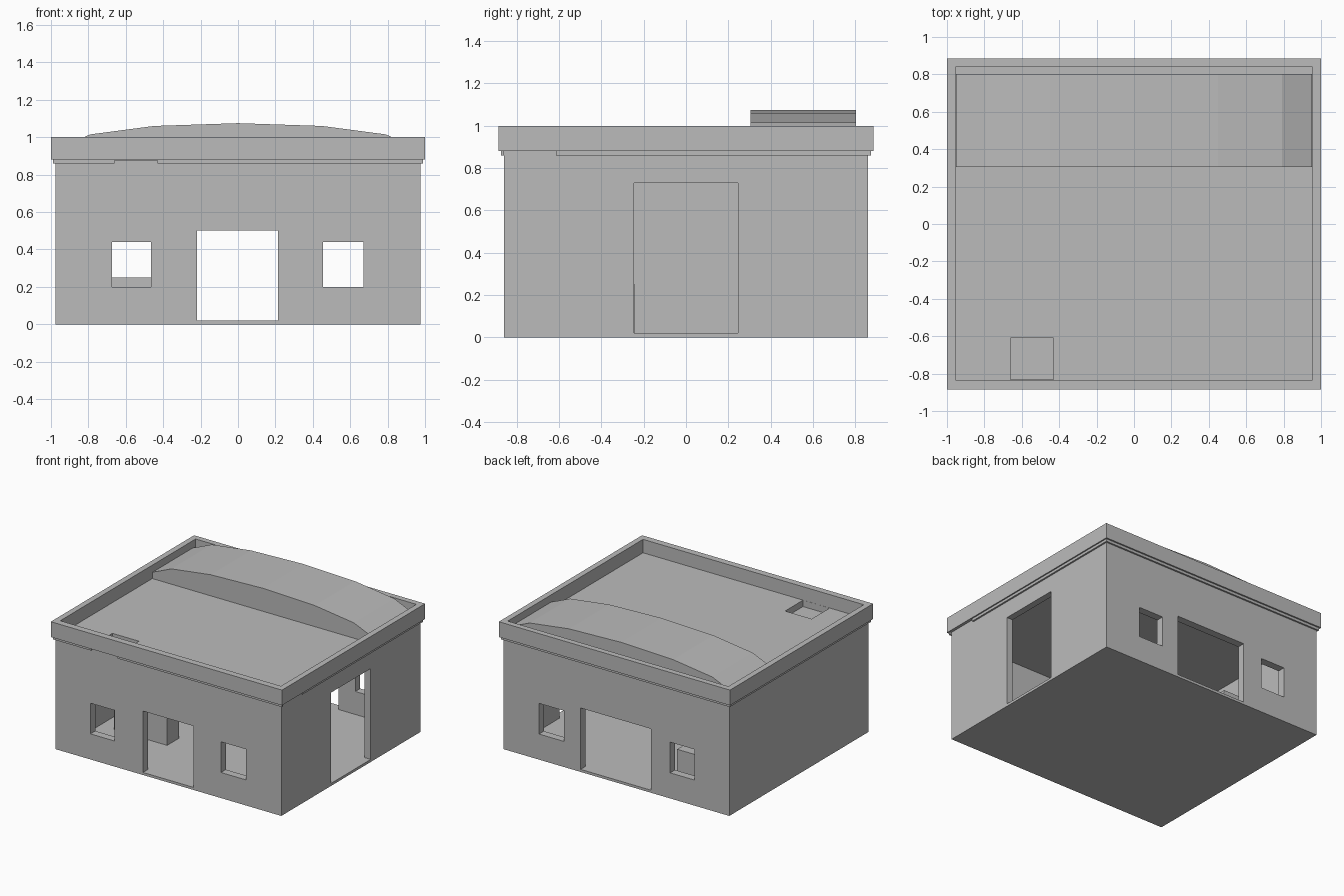
import bpy, bmesh

if "Cube" in bpy.data.objects:
    bpy.data.objects.remove(bpy.data.objects["Cube"])

grey = bpy.data.materials.new("plain_grey")
grey.diffuse_color = (0.5, 0.5, 0.5, 1)
grey.use_nodes = True
grey.node_tree.nodes["Principled BSDF"].inputs["Base Color"].default_value = grey.diffuse_color


def make(name, verts, faces):
    mesh = bpy.data.meshes.new(name)
    mesh.from_pydata(verts, [], faces)
    bm = bmesh.new()
    bm.from_mesh(mesh)
    bmesh.ops.recalc_face_normals(bm, faces=bm.faces)
    bm.to_mesh(mesh)
    bm.free()
    mesh.materials.append(grey)
    ob = bpy.data.objects.new(name, mesh)
    bpy.context.collection.objects.link(ob)
    return ob


def prism(name, profile, y0, y1):
    """Extrude an x-z profile along y."""
    n = len(profile)
    verts = [(x, y, z) for y in (y0, y1) for x, z in profile]
    faces = [tuple(range(n)), tuple(range(n, 2 * n))]
    faces += [(i, (i + 1) % n, n + (i + 1) % n, n + i) for i in range(n)]
    return make(name, verts, faces)


def box(name, x0, x1, y0, y1, z0, z1):
    return prism(name, [(x0, z0), (x1, z0), (x1, z1), (x0, z1)], y0, y1)


def combine(target, tool, operation):
    """Apply a boolean and delete the helper."""
    tool.hide_render = True
    mod = target.modifiers.new("cut", 'BOOLEAN')
    mod.operation, mod.solver, mod.object = operation, 'EXACT', tool
    bpy.context.view_layer.objects.active = target
    bpy.ops.object.modifier_apply(modifier=mod.name)
    bpy.data.objects.remove(tool)


def cut(target, *dims):
    combine(target, box("cutter", *dims), 'DIFFERENCE')


# Moulding under the cornice, with gaps at the front and the right corner
lip = box("moulding", -0.99, 0.99, -0.873, 0.873, 0.86, 0.9)
cut(lip, -0.66, -0.43, -1, -0.85, 0.8, 0.876)
cut(lip, 0.96, 1.1, -0.86, -0.615, 0.8, 0.95)

# Wall block, moulding and cornice as one shell
house = box("house_shell", -0.977, 0.977, -0.86, 0.86, 0, 0.93)
combine(house, lip, 'UNION')
combine(house, box("cornice", -1, 1, -0.885, 0.885, 0.88, 1), 'UNION')

# Room, roof recess and roof hatch pit
cut(house, -0.925, 0.925, -0.8, 0.8, 0.02, 0.8)
cut(house, -0.955, 0.955, -0.833, 0.84, 0.895, 1.2)
cut(house, -0.66, -0.43, -0.832, -0.61, 0.845, 0.95)

# Front and back windows
for x0, x1 in ((-0.675, -0.465), (0.455, 0.67)):
    for y0, y1 in ((-0.95, -0.7), (0.7, 0.95)):
        cut(house, x0, x1, y0, y1, 0.2, 0.44)

# Front, back and right-hand doorways
cut(house, -0.22, 0.215, -0.95, -0.7, 0.02, 0.5)
cut(house, -0.3, 0.31, 0.7, 0.95, 0.02, 0.5)
cut(house, 0.85, 1.1, -0.245, 0.245, 0.02, 0.73)

# Curved roof panel
half = [(0.953, 0.945), (0.79, 1.015), (0.45, 1.06)]
arch = [(-0.953, 0.895), (0.953, 0.895)] + half + [(0, 1.075)]
arch += [(-x, z) for x, z in reversed(half)]
prism("curved_roof", arch, 0.305, 0.803)

# Low counters inside the room
box("front_counter", -0.8, -0.34, -0.39, -0.242, 0.02, 0.25)
box("back_counter", -0.8, -0.34, 0.45, 0.595, 0.02, 0.25)
